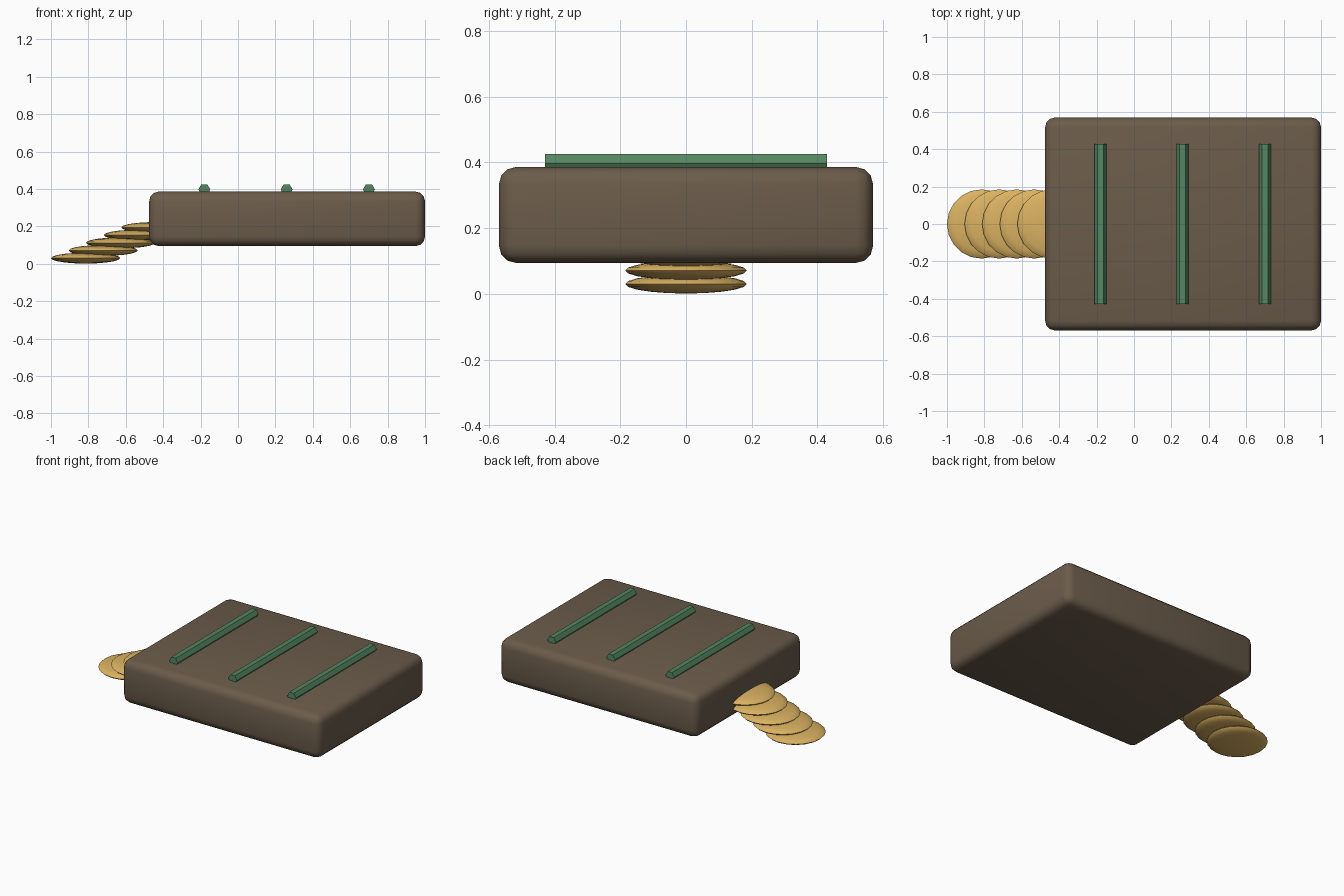
import bpy
import math

if "Cube" in bpy.data.objects:
    bpy.data.objects.remove(bpy.data.objects["Cube"])


def material(name, rgb):
    m = bpy.data.materials.new(name)
    m.diffuse_color = (*rgb, 1.0)
    m.use_nodes = True
    m.node_tree.nodes["Principled BSDF"].inputs["Base Color"].default_value = m.diffuse_color
    return m


BROWN = material("dark_brown", (0.147, 0.107, 0.07))
GREEN = material("moss_green", (0.09, 0.24, 0.12))
GOLD = material("warm_gold", (0.70, 0.44, 0.12))


def finish(name, mat, angle):
    ob = bpy.context.object
    ob.name = name
    ob.data.materials.append(mat)
    bpy.ops.object.transform_apply(location=False, rotation=True, scale=True)
    bpy.ops.object.shade_smooth_by_angle(angle=math.radians(angle))
    return ob


# Rounded slab body
bpy.ops.mesh.primitive_cube_add(size=1, location=(0.2625, 0, 0.24))
bpy.context.object.scale = (1.475, 1.138, 0.292)
bpy.ops.object.transform_apply(location=False, rotation=False, scale=True)
bevel = bpy.context.object.modifiers.new("rounded_edges", "BEVEL")
bevel.width = 0.052
bevel.segments = 3
bpy.ops.object.modifier_apply(modifier=bevel.name)
finish("body", BROWN, 40)

# Three hexagonal ridges half sunk into the top
for i in range(3):
    bpy.ops.mesh.primitive_cylinder_add(
        vertices=6, radius=0.032, depth=0.858,
        location=(-0.18 + 0.44 * i, 0, 0.397),
        rotation=(math.radians(90), math.radians(0), 0))
    ob = finish(f"ridge_{i + 1}", GREEN, 30)
    # Turn the hexagon so a flat side faces up
    if max(v.co.z for v in ob.data.vertices) > 0.03:
        ob.rotation_euler.y = math.radians(30)
        bpy.ops.object.transform_apply(location=False, rotation=True, scale=False)

# Overlapping flattened discs stepping down to the tail tip
for i in range(5):
    bpy.ops.mesh.primitive_uv_sphere_add(
        segments=20, ring_count=10, radius=1,
        location=(-0.815 + 0.094 * i, 0, 0.03 + 0.041 * i))
    bpy.context.object.scale = (0.185, 0.185, 0.029)
    finish(f"tail_disc_{i + 1}", GOLD, 60)
